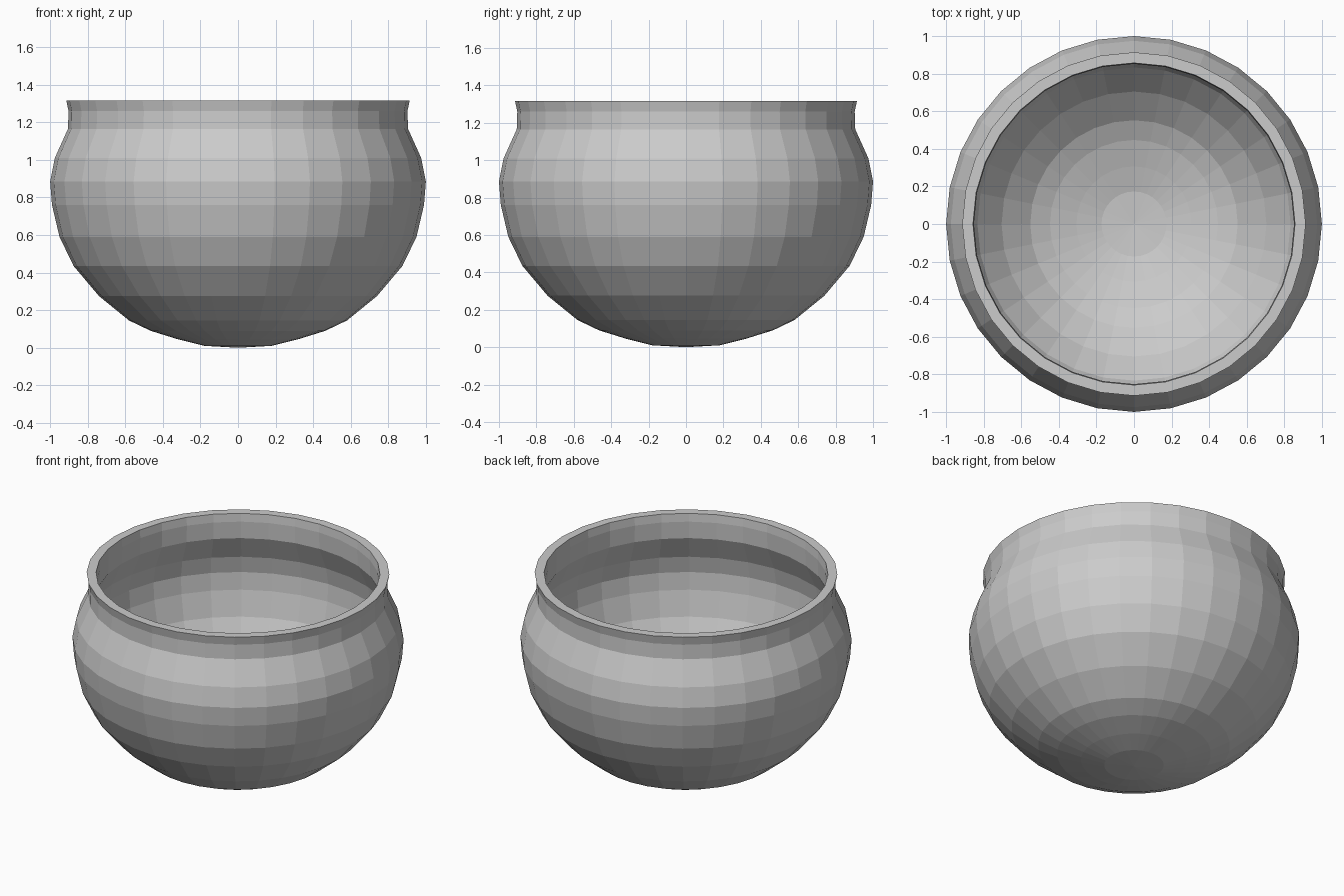
import bpy
import bmesh
import math
from mathutils import Vector

SIDES = 32
WALL = 0.05

if "Cube" in bpy.data.objects:
    bpy.data.objects.remove(bpy.data.objects["Cube"], do_unlink=True)

# One plain grey material
grey = bpy.data.materials.new("plain_grey")
grey.use_nodes = True
colour = (0.6, 0.6, 0.6, 1.0)
grey.diffuse_color = colour
grey.node_tree.nodes["Principled BSDF"].inputs["Base Color"].default_value = colour

# Outer profile as (radius, height), from the base to the lip
outer = [Vector(p) for p in (
    (0, 0), (0.18, 0.01), (0.32, 0.045), (0.465, 0.09), (0.58, 0.145),
    (0.74, 0.275), (0.875, 0.435), (0.95, 0.59), (0.99, 0.76), (1.0, 0.885),
    (0.975, 1.01), (0.905, 1.165), (0.902, 1.26), (0.914, 1.316))]


def inset_profile(points, distance):
    """Shift a profile towards the inside of the vessel."""
    result = []
    for i, p in enumerate(points):
        before, after = points[max(i - 1, 0)], points[min(i + 1, len(points) - 1)]
        along = (after - before).normalized()
        result.append(p + Vector((-along.y, along.x)) * distance)
    result[0].x = 0
    result[-1] = Vector((points[-1].x - 0.057, points[-1].y))
    return result


def lathe(name, profile, material):
    """Turn a profile around z, closing both ends on the axis."""
    bm = bmesh.new()
    verts = [bm.verts.new((p.x, 0, p.y)) for p in profile]
    edges = [bm.edges.new(pair) for pair in zip(verts, verts[1:])]
    bmesh.ops.spin(bm, geom=verts + edges, cent=(0, 0, 0), axis=(0, 0, 1),
                   angle=math.tau, steps=SIDES)
    bmesh.ops.remove_doubles(bm, verts=bm.verts, dist=0.0005)
    bmesh.ops.recalc_face_normals(bm, faces=bm.faces)
    mesh = bpy.data.meshes.new(name)
    bm.to_mesh(mesh)
    bm.free()
    mesh.materials.append(material)
    obj = bpy.data.objects.new(name, mesh)
    bpy.context.collection.objects.link(obj)
    return obj


# Hollow bowl: outer wall, flat lip, then inner wall back to the axis
inner = inset_profile(outer, WALL)
lathe("round_bowl", outer + inner[::-1], grey)
